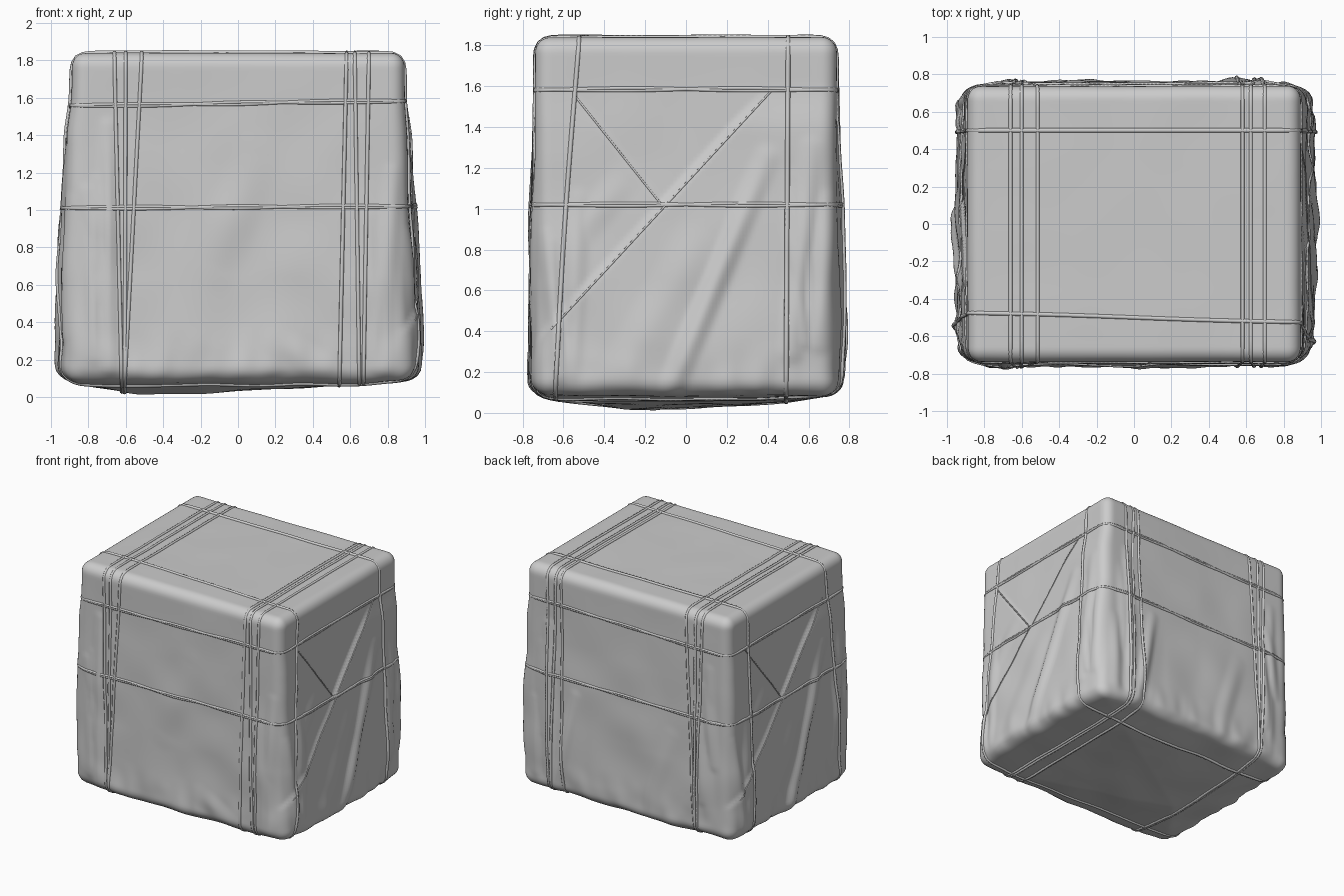
import bpy, bmesh, random
from math import sin, cos, pi
from mathutils import Vector, noise
from mathutils.bvhtree import BVHTree

if "Cube" in bpy.data.objects:
    bpy.data.objects.remove(bpy.data.objects["Cube"])

random.seed(4)
HX, HY, HZ, ZC, R = 0.91, 0.745, 0.874, 0.965, 0.075


def clamp(v, a=0.0, b=1.0):
    return max(a, min(b, v))


def smooth(v):
    v = clamp(v)
    return v * v * (3 - 2 * v)


def ridge(u, z, fold):
    """Height of a tapering cloth fold running between two points of a face."""
    u0, z0, u1, z1, w, h = fold
    du, dz = u1 - u0, z1 - z0
    t = clamp(((u - u0) * du + (z - z0) * dz) / (du * du + dz * dz))
    d = ((u - u0 - t * du) ** 2 + (z - z0 - t * dz) ** 2) ** 0.5
    return h * smooth(1 - d / w) * sin(pi * clamp(0.1 + 0.75 * t)) if d < w else 0.0


def corner_folds(half):
    """Random upright wrinkles gathered beside both vertical edges of a face."""
    out = []
    for side in (-1, 1):
        for _ in range(4):
            u = side * half * random.uniform(0.74, 0.88)
            z = random.uniform(0.2, 0.8)
            out.append((u + random.uniform(-.06, .06), z + random.uniform(0.4, 0.7), u, z - 0.1,
                        random.uniform(0.05, 0.08), random.uniform(0.012, 0.025)))
    return out


# Folds per face: (u, z) to (u, z), width, height
front_folds = corner_folds(HX) + [(-.71, 1.45, -.70, .25, .06, .025), (-.82, 1.1, -.68, .2, .06, .02),
                                  (.1, 1.3, -.12, .7, .16, .01), (.2, .3, .5, .12, .1, .012)]
back_folds = corner_folds(HX) + [(-.7, 1.4, -.66, .2, .06, .025), (-.45, .9, -.6, .1, .07, .022),
                                 (.4, .8, .2, .15, .1, .012)]
side_folds = corner_folds(HY) + [(.40, 1.25, -.10, .05, .08, .03), (.62, 1.3, .52, .3, .08, .025),
                                 (-.3, 1.15, -.55, .85, .1, .01), (.1, .9, -.35, .1, .15, .012)]


def fold_height(folds, u, z):
    return max(ridge(u, z, f) for f in folds)


def side_flap(u, z):
    """Layered triangular flap on the end faces."""
    a = smooth((1.02 + 1.08 * (u + 0.12) - z) / 0.05 + 0.5)
    b = smooth((1.02 - 1.27 * (u + 0.12) - z) / 0.05 + 0.5)
    return (0.014 * a + 0.01 * max(a, b)) * smooth((1.62 - z) / 0.25) - 0.002


def displaced(p):
    """Map a unit cube point to the wrapped, sagging box."""
    q = Vector((p.x * HX, p.y * HY, p.z * HZ))
    inner = Vector((clamp(q.x, R - HX, HX - R), clamp(q.y, R - HY, HY - R), clamp(q.z, R - HZ, HZ - R)))
    n = (q - inner).normalized()
    s = inner + n * R
    z = s.z + ZC
    h = 0.0
    wx, wy = n.x * n.x, n.y * n.y
    if wx > 0.01:
        u = s.y if n.x > 0 else -s.y
        h += wx * (side_flap(u, z) + fold_height(side_folds, u, z))
    if wy > 0.01:
        front = n.y < 0
        h += wy * fold_height(front_folds if front else back_folds, s.x if front else -s.x, z)
    low = smooth((1.9 - z) / 1.5)
    h += (0.004 + 0.012 * low * (1 - max(0, n.z))) * noise.noise(s * 3.1)
    # small ruffles along the lower rim
    rim = smooth((0.4 - z) / 0.3) * (wx + wy)
    h += 0.018 * rim * noise.noise(Vector((s.x * 9, s.y * 9, z * 4)))
    s = s + n * h
    # faces belly out toward the base while the corners stay drawn in
    k = smooth((1.75 - z) / 1.7)
    mid_y = 1 - clamp(abs(s.y) / HY) ** 4
    mid_x = 1 - clamp(abs(s.x) / HX) ** 4
    s.x *= 0.98 + k * (0.012 + 0.038 * mid_y)
    s.y *= 0.99 + k * (0.004 + 0.030 * mid_x)
    s.x += 0.006 * k
    # underside sags toward an off-centre low point
    if n.z < 0:
        ax, ay = -0.52, -0.16
        fx = (s.x - ax) / (0.95 - ax if s.x > ax else 0.95 + ax)
        fy = (s.y - ay) / (0.75 - ay if s.y > ay else 0.75 + ay)
        s.z -= 0.086 * -n.z * clamp(1 - max(abs(fx), abs(fy)))
    s.z += ZC
    return Vector((clamp(s.x, -0.995, 0.995), clamp(s.y, -0.795, 0.795), max(s.z, 0.0)))


# Wrapped cloth body
bm = bmesh.new()
bmesh.ops.create_cube(bm, size=2)
bmesh.ops.subdivide_edges(bm, edges=bm.edges[:], cuts=89, use_grid_fill=True)
for v in bm.verts:
    v.co = displaced(v.co)
bm.normal_update()
tree = BVHTree.FromBMesh(bm)
mesh = bpy.data.meshes.new("wrapped_box")
bm.to_mesh(mesh)
bm.free()
body = bpy.data.objects.new("wrapped_box", mesh)
bpy.context.collection.objects.link(body)
bpy.context.view_layer.objects.active = body
body.select_set(True)
bpy.ops.object.shade_smooth_by_angle(angle=0.9)


def cast(target, direction):
    hit = tree.ray_cast(target + direction * 4, -direction)
    return hit[0] if hit[0] else target


def cord(name, pts, radius, closed=True):
    """Round cord lying on the cloth."""
    n = len(pts)
    if closed:
        pts = [(pts[i - 1] + pts[i] * 2 + pts[(i + 1) % n]) / 4 for i in range(n)]
    cu = bpy.data.curves.new(name, 'CURVE')
    cu.dimensions = '3D'
    cu.bevel_depth = radius
    cu.bevel_resolution = 1
    sp = cu.splines.new('POLY')
    sp.points.add(n - 1)
    for q, p in zip(sp.points, pts):
        q.co = (p.x, p.y, max(p.z, radius), 1)
    sp.use_cyclic_u = closed
    bpy.context.collection.objects.link(bpy.data.objects.new(name, cu))


N = 220
ANGLES = [2 * pi * i / N for i in range(N)]


# Horizontal cords, each a loosely twisted pair
def ring(name, z0, tilt):
    for phase in (0, pi):
        pts = []
        for a in ANGLES:
            z = z0 + tilt * cos(a) + 0.006 * sin(5 * a + phase)
            pts.append(cast(Vector((0, 0, z)), Vector((cos(a), sin(a), 0))))
        cord(name, pts, 0.009)


ring("upper_cord", 1.57, 0.015)
ring("middle_cord", 1.015, 0.005)


# Upright cords looping over the top and under the base
def upright(name, axis, top, bottom, radius=0.011, lean=0.0):
    pts = []
    for a in ANGLES:
        d = Vector((0, cos(a), sin(a))) if axis == 0 else Vector((cos(a), 0, sin(a)))
        c = Vector((0, 0, 0.93))
        c[axis] = (top + bottom) / 2
        p = cast(c, d)
        c[axis] = bottom + (top - bottom) * clamp(p.z / 1.8) + lean * cos(a)
        pts.append(cast(c, d))
    cord(name, pts, radius)


for t, b in ((-.66, -.62), (-.60, -.605), (-.515, -.61), (.58, .54), (.625, .65), (.70, .67)):
    upright("upright_cord", 0, t, b)
upright("long_cord_front", 1, -0.50, -0.62, 0.012, -0.035)
upright("long_cord_back", 1, 0.50, 0.49, 0.012)


# Thin diagonal seams on both end faces
for sg in (1, -1):
    for (y0, z0), (y1, z1) in (((.43, 1.59), (-.66, .41)), ((-.55, 1.56), (-.12, 1.02))):
        pts = []
        for i in range(41):
            t = i / 40
            c = Vector((0, sg * (y0 + (y1 - y0) * t), z0 + (z1 - z0) * t))
            pts.append(cast(c, Vector((sg, 0, 0))))
        cord("diagonal_seam", pts, 0.005, False)
